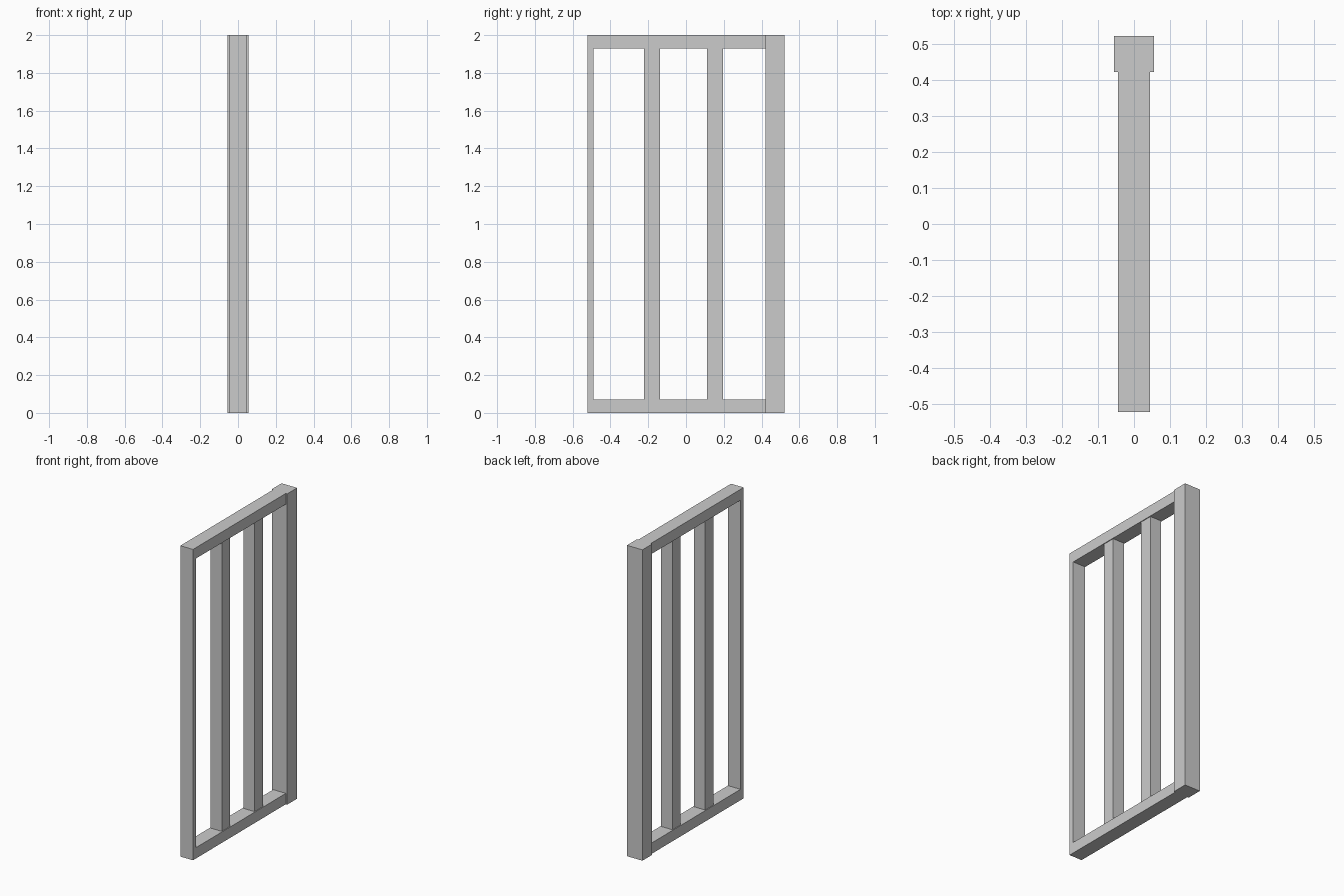
import bpy, bmesh

if "Cube" in bpy.data.objects:
    bpy.data.objects.remove(bpy.data.objects["Cube"])


def prism(name, profile, axis, lo, hi):
    """Extrude a closed 2D profile along x (profile in y,z) or z (profile in x,y)."""
    bm = bmesh.new()
    if axis == 'x':
        pts = [(lo, a, b) for a, b in profile]
        step = (hi - lo, 0, 0)
    else:
        pts = [(a, b, lo) for a, b in profile]
        step = (0, 0, hi - lo)
    face = bm.faces.new([bm.verts.new(p) for p in pts])
    new = bmesh.ops.extrude_face_region(bm, geom=[face])['geom']
    bmesh.ops.translate(bm, vec=step, verts=[v for v in new if isinstance(v, bmesh.types.BMVert)])
    bmesh.ops.recalc_face_normals(bm, faces=bm.faces)
    mesh = bpy.data.meshes.new(name)
    bm.to_mesh(mesh)
    bm.free()
    obj = bpy.data.objects.new(name, mesh)
    bpy.context.collection.objects.link(obj)
    return obj


def rect(half_x, y0, y1):
    return [(-half_x, y0), (half_x, y0), (half_x, y1), (-half_x, y1)]


# C-shaped frame: top rail, thin stile, bottom rail
prism("frame", [(0.422, 0), (-0.522, 0), (-0.522, 2), (0.422, 2),
                (0.422, 1.93), (-0.49, 1.93), (-0.49, 0.07), (0.422, 0.07)],
      'x', -0.045, 0.045)

# Thick end post
prism("end_post", rect(0.055, 0.422, 0.522), 'z', 0, 2)

# Two upright bars between the rails
for i, y in enumerate((-0.18, 0.153)):
    prism(f"upright_bar_{i + 1}", rect(0.04, y - 0.042, y + 0.042), 'z', 0.07, 1.93)
